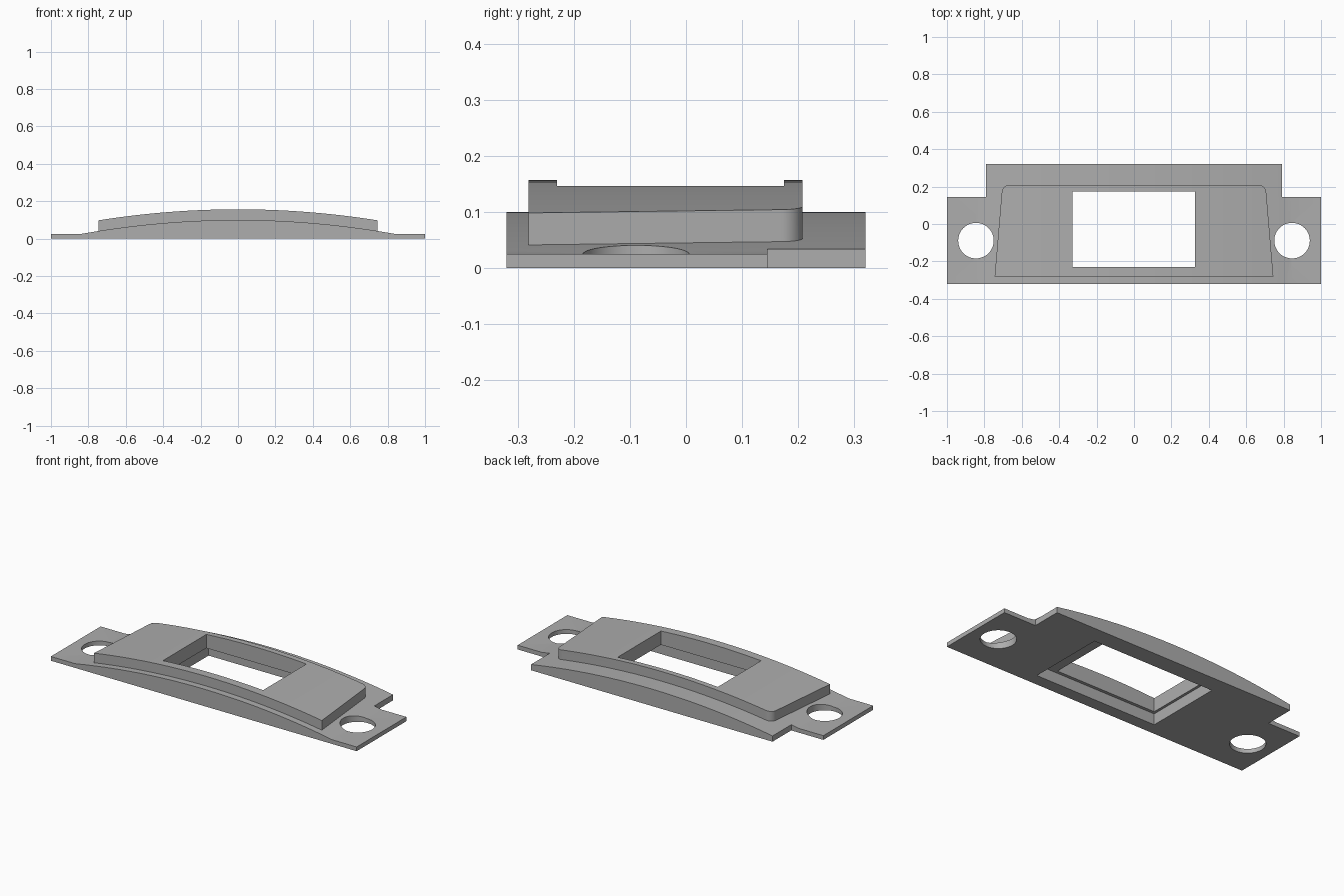
import bpy
import bmesh
import math
from mathutils import Vector

cube = bpy.data.objects.get("Cube")
if cube:
    bpy.data.objects.remove(cube, do_unlink=True)

RADIUS = 4.75        # curvature of the arched top
FLANGE = 0.025       # thickness of the end tabs
ARCH_TOP = 0.1
PAD_TOP = 0.157

grey = bpy.data.materials.new("plain_grey")
grey.use_nodes = True
color = (0.42, 0.42, 0.42, 1)
grey.diffuse_color = color
grey.node_tree.nodes["Principled BSDF"].inputs["Base Color"].default_value = color


def prism(name, points, offset):
    """Solid made by sweeping a closed outline along an offset."""
    bm = bmesh.new()
    face = bm.faces.new([bm.verts.new(p) for p in points])
    result = bmesh.ops.extrude_face_region(bm, geom=[face])
    moved = [v for v in result["geom"] if isinstance(v, bmesh.types.BMVert)]
    bmesh.ops.translate(bm, verts=moved, vec=Vector(offset))
    bmesh.ops.recalc_face_normals(bm, faces=bm.faces)
    mesh = bpy.data.meshes.new(name)
    bm.to_mesh(mesh)
    bm.free()
    mesh.materials.append(grey)
    obj = bpy.data.objects.new(name, mesh)
    bpy.context.collection.objects.link(obj)
    return obj


def box(name, x0, x1, y0, y1, z0, z1):
    return prism(name, [(x0, y0, z0), (x1, y0, z0), (x1, y1, z0), (x0, y1, z0)],
                 (0, 0, z1 - z0))


def combine(obj, other, operation):
    """Apply a boolean and discard the helper."""
    mod = obj.modifiers.new(operation.title(), 'BOOLEAN')
    mod.operation = operation
    mod.solver = 'EXACT'
    mod.object = other
    bpy.context.view_layer.objects.active = obj
    bpy.ops.object.modifier_apply(modifier=mod.name)
    bpy.data.objects.remove(other, do_unlink=True)


def arch(top, half, y, steps=56):
    """Points along a shallow circular arc, from +x to -x."""
    xs = [half - 2 * half * i / steps for i in range(steps + 1)]
    return [(x, y, top - RADIUS + math.sqrt(RADIUS ** 2 - x * x)) for x in xs]


# Base plate: arched body with thin flat ends
drop = ARCH_TOP - FLANGE
half = math.sqrt(2 * RADIUS * drop - drop ** 2)
profile = [(-1, -0.32, 0), (1, -0.32, 0), (1, -0.32, FLANGE)]
profile += arch(ARCH_TOP, half, -0.32) + [(-1, -0.32, FLANGE)]
plate = prism("strike_plate", profile, (0, 0.64, 0))

# Raised pad: tapered outline with rounded rear corners, arched on top
r, rear, rear_half = 0.04, 0.208, 0.707
outline = [(-0.745, -0.281, 0.015), (0.745, -0.281, 0.015)]
corner = [(rear_half - r + r * math.cos(a), rear - r + r * math.sin(a), 0.015)
          for a in [math.pi / 2 * i / 10 for i in range(11)]]
outline += corner + [(-x, y, z) for x, y, z in reversed(corner)]
pad = prism("raised_pad", outline, (0, 0, 0.3))
limit = prism("pad_limit", [(-0.9, -0.4, 0), (0.9, -0.4, 0)]
              + arch(PAD_TOP, 0.9, -0.4), (0, 0.8, 0))
combine(pad, limit, 'INTERSECT')
combine(plate, pad, 'UNION')

# Rear corner notches and screw holes on both ends
for side in (-1, 1):
    x0, x1 = sorted((side * 0.79, side * 1.1))
    combine(plate, box("notch", x0, x1, 0.145, 0.4, -0.1, 0.3), 'DIFFERENCE')
    ring = [(side * 0.845 + 0.095 * math.cos(a), -0.089 + 0.095 * math.sin(a), -0.1)
            for a in [math.tau * i / 48 for i in range(48)]]
    combine(plate, prism("screw_hole", ring, (0, 0, 0.5)), 'DIFFERENCE')

# Window through the middle, with a wider recess underneath
combine(plate, box("window", -0.33, 0.325, -0.23, 0.175, -0.1, 0.3), 'DIFFERENCE')
combine(plate, box("recess", -0.345, 0.45, -0.248, 0.218, -0.1, 0.065), 'DIFFERENCE')

# Smooth curves, sharp edges
bpy.ops.object.select_all(action='DESELECT')
plate.select_set(True)
bpy.context.view_layer.objects.active = plate
bpy.ops.object.shade_smooth_by_angle(angle=math.radians(20))
